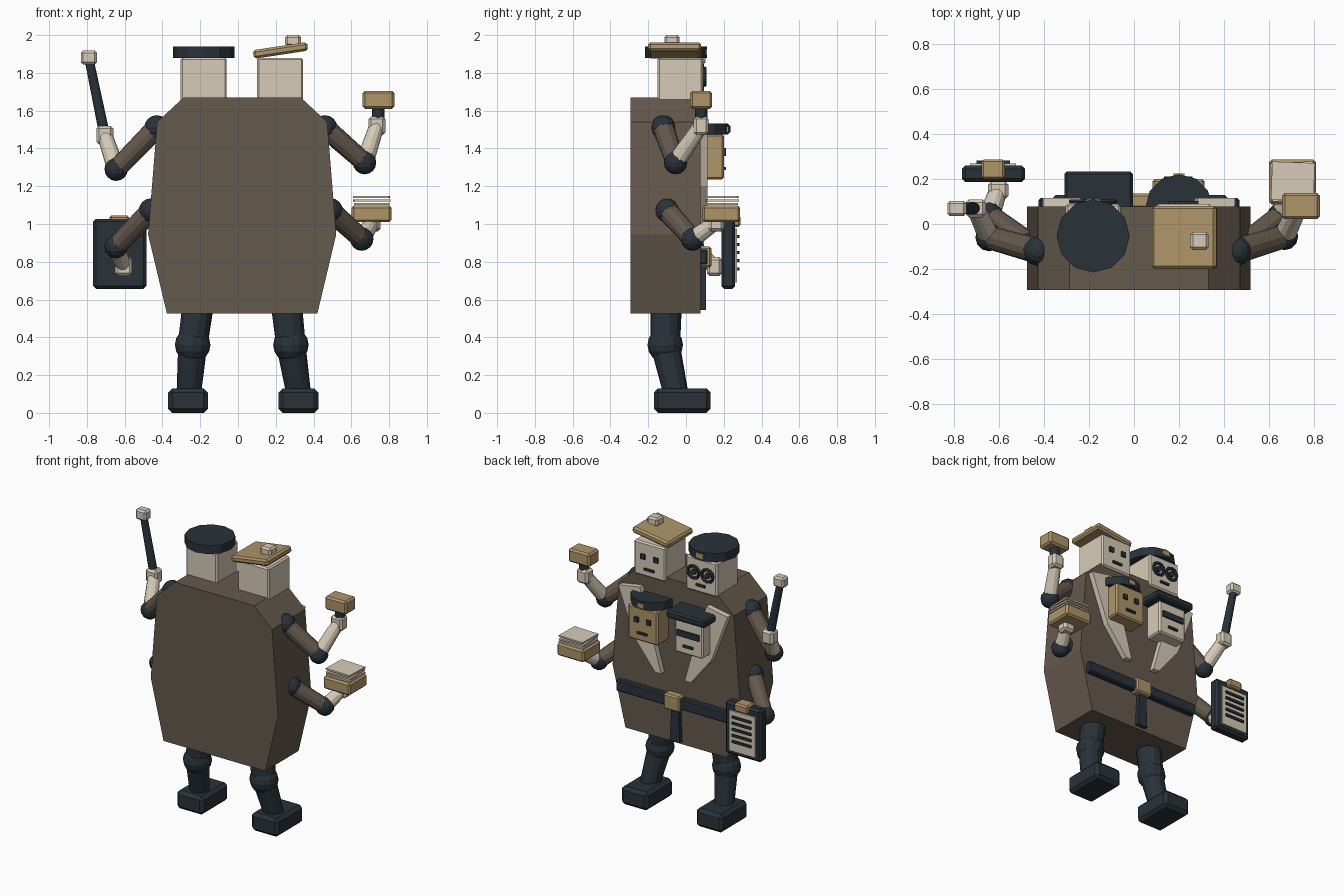
import bpy, bmesh, math
from mathutils import Vector

if "Cube" in bpy.data.objects:
    bpy.data.objects.remove(bpy.data.objects["Cube"])


def material(name, r, g, b):
    m = bpy.data.materials.new(name)
    m.diffuse_color = (r, g, b, 1)
    m.use_nodes = True
    m.node_tree.nodes["Principled BSDF"].inputs["Base Color"].default_value = m.diffuse_color
    return m


DARK = material("dark_navy", 0.022, 0.032, 0.042)
CREAM = material("cream", 0.68, 0.60, 0.48)
TAN = material("tan", 0.43, 0.30, 0.14)
BROWN = material("brown", 0.13, 0.10, 0.075)


def finish(name, bm, mat):
    bmesh.ops.recalc_face_normals(bm, faces=bm.faces)
    me = bpy.data.meshes.new(name)
    bm.to_mesh(me)
    bm.free()
    me.materials.append(mat)
    ob = bpy.data.objects.new(name, me)
    bpy.context.collection.objects.link(ob)
    return ob


def box(name, x, y, z, mat, bevel=0.012, tilt=0, turn=0):
    """Box from (min, max) ranges, with chamfered edges."""
    ranges = (x, y, z)
    bm = bmesh.new()
    bmesh.ops.create_cube(bm, size=1)
    bmesh.ops.scale(bm, vec=[b - a for a, b in ranges], verts=bm.verts)
    if bevel:
        bmesh.ops.bevel(bm, geom=bm.edges[:], offset=bevel, segments=1, affect='EDGES')
    ob = finish(name, bm, mat)
    ob.location = [(a + b) / 2 for a, b in ranges]
    ob.rotation_euler = (0, math.radians(tilt), math.radians(turn))
    return ob


def rod(name, a, b, r1, mat, r2=None, sides=12):
    """Tapered cylinder between two points."""
    a, b = Vector(a), Vector(b)
    bm = bmesh.new()
    bmesh.ops.create_cone(bm, cap_ends=True, segments=sides, radius1=r1,
                          radius2=r1 if r2 is None else r2, depth=(b - a).length)
    ob = finish(name, bm, mat)
    ob.location = (a + b) / 2
    ob.rotation_euler = (b - a).to_track_quat('Z', 'Y').to_euler()
    return ob


def ball(name, p, r, mat=DARK):
    bm = bmesh.new()
    bmesh.ops.create_uvsphere(bm, u_segments=12, v_segments=8, radius=r)
    finish(name, bm, mat).location = p


def plate(name, outline, y0, y1, mat):
    """Outline in x and z extruded along y."""
    bm = bmesh.new()
    f = bm.faces.new([bm.verts.new((x, y0, z)) for x, z in outline])
    ext = bmesh.ops.extrude_face_region(bm, geom=[f])
    bmesh.ops.translate(bm, vec=(0, y1 - y0, 0),
                        verts=[v for v in ext['geom'] if isinstance(v, bmesh.types.BMVert)])
    return finish(name, bm, mat)


def face_block(name, x, y, z, w, h, mat=DARK, d=0.012):
    """Small block sticking out of a face at depth y."""
    box(name, (x - w / 2, x + w / 2), (y - 0.01, y + d), (z - h / 2, z + h / 2), mat, 0)


# Shared coat body
CX = 0.022
right = [(0.31, 1.67), (0.45, 1.54), (0.498, 0.945), (0.398, 0.525)]
plate("coat", [(CX + x, z) for x, z in right] + [(CX - x, z) for x, z in reversed(right)],
      -0.295, 0.077, BROWN)

# Lapels
for side, label in ((1, "right"), (-1, "left")):
    pts = [(0.428, 1.54), (0.26, 1.57), (0.19, 1.35), (0.092, 1.0), (0.14, 1.0), (0.3, 1.2)]
    plate(label + "_lapel", [(CX + side * x, z) for x, z in pts], 0.07, 0.115, CREAM)

# Belt
box("belt", (-0.425, 0.47), (0.06, 0.115), (0.785, 0.865), DARK, 0.008)
box("belt_buckle", (-0.04, 0.085), (0.07, 0.135), (0.77, 0.88), TAN, 0.01)
plate("belt_tongue", [(-0.015, 0.79), (0.04, 0.79), (0.055, 0.545), (-0.025, 0.545)],
      0.07, 0.105, DARK)

# Upper left head with round hat and glasses
box("left_head", (-0.305, -0.06), (-0.15, 0.09), (1.64, 1.88), CREAM, 0.01)
rod("round_hat", (-0.182, -0.053, 1.88), (-0.182, -0.053, 1.94), 0.163, DARK)
face_block("hat_badge", -0.182, 0.1, 1.912, 0.06, 0.035, TAN)
for x in (-0.128, -0.237):
    bpy.ops.mesh.primitive_torus_add(major_segments=12, minor_segments=6, major_radius=0.043,
                                     minor_radius=0.011, location=(x, 0.1, 1.78),
                                     rotation=(math.pi / 2, 0, 0))
    bpy.context.object.name = "glasses_rim"
    bpy.context.object.data.materials.append(DARK)
    rod("left_eye", (x, 0.08, 1.78), (x, 0.105, 1.78), 0.02, DARK)
face_block("glasses_bridge", -0.182, 0.09, 1.785, 0.03, 0.015)
face_block("left_mouth", -0.182, 0.09, 1.695, 0.07, 0.016)

# Upper right head with flat tilted hat
box("right_head", (0.1, 0.345), (-0.15, 0.09), (1.64, 1.88), CREAM, 0.01)
box("flat_hat", (0.08, 0.37), (-0.2, 0.08), (1.896, 1.942), TAN, 0.012, tilt=-8.6)
box("hat_button", (0.25, 0.333), (-0.115, -0.035), (1.94, 2.0), CREAM)
for x in (0.17, 0.27):
    face_block("right_eye", x, 0.09, 1.78, 0.035, 0.035)
face_block("right_mouth", 0.222, 0.09, 1.695, 0.075, 0.016)

# Lower tan head with round cap
box("tan_head", (0.083, 0.315), (0.02, 0.2), (1.235, 1.475), TAN, 0.01)
rod("round_cap", (0.2, 0.072, 1.475), (0.2, 0.072, 1.532), 0.15, DARK)
face_block("cap_badge", 0.2, 0.212, 1.5, 0.05, 0.03, TAN)
for x in (0.15, 0.245):
    face_block("tan_eye", x, 0.2, 1.385, 0.032, 0.035)
face_block("tan_mouth", 0.2, 0.2, 1.295, 0.075, 0.016)

# Lower cream head with box cap
box("cream_head", (-0.27, -0.05), (0.02, 0.2), (1.235, 1.475), CREAM, 0.01)
box("box_cap", (-0.31, -0.005), (0.02, 0.235), (1.475, 1.53), DARK, 0.012)
face_block("eye_bar", -0.16, 0.2, 1.38, 0.17, 0.042)
face_block("cream_mouth", -0.16, 0.2, 1.295, 0.075, 0.016)

# Arms: shoulder, elbow, wrist
arms = {
    "upper_right": ((0.46, -0.12, 1.51), (0.67, -0.055, 1.325), (0.735, 0.08, 1.52)),
    "lower_right": ((0.49, -0.1, 1.07), (0.655, 0.035, 0.92), (0.71, 0.16, 1.01)),
    "upper_left": ((-0.43, -0.12, 1.51), (-0.645, -0.06, 1.29), (-0.705, 0.07, 1.47)),
    "lower_left": ((-0.46, -0.1, 1.07), (-0.645, 0.035, 0.88), (-0.605, 0.15, 0.775)),
}
for name, (s, e, w) in arms.items():
    ball(name + "_shoulder", s, 0.066)
    ball(name + "_elbow", e, 0.062)
    rod(name + "_upper_arm", s, e, 0.057, BROWN, 0.052)
    rod(name + "_forearm", e, w, 0.048, CREAM, 0.04)
    x, y, z = w
    box(name + "_hand", (x - 0.045, x + 0.045), (y - 0.04, y + 0.04),
        (z - 0.05, z + 0.05), CREAM, 0.015)

# Stamp
rod("stamp_neck", (0.74, 0.08, 1.54), (0.745, 0.08, 1.63), 0.033, DARK)
box("stamp_block", (0.66, 0.828), (0.022, 0.138), (1.61, 1.705), TAN)

# Tray with papers
box("tray", (0.602, 0.812), (0.087, 0.287), (1.01, 1.098), TAN)
for i, turn in enumerate((0, 3, -2)):
    z = 1.1 + i * 0.019
    box("paper", (0.613, 0.803), (0.105, 0.275), (z, z + 0.011), CREAM, 0, turn=turn)

# Baton
rod("baton", (-0.712, 0.07, 1.5), (-0.786, 0.07, 1.86), 0.028, DARK, 0.024)
box("baton_tip", (-0.832, -0.747), (0.035, 0.103), (1.845, 1.918), CREAM)

# Clipboard
box("clipboard", (-0.767, -0.485), (0.187, 0.26), (0.657, 1.027), DARK, 0.015)
box("clipboard_sheet", (-0.73, -0.525), (0.25, 0.27), (0.69, 0.975), CREAM, 0)
box("clipboard_clip", (-0.68, -0.575), (0.2, 0.288), (0.985, 1.045), TAN, 0.01)
for i in range(5):
    face_block("sheet_line", -0.627, 0.27, 0.935 - i * 0.043, 0.15, 0.016)

# Legs: hip, knee, ankle
for label, hx, kx, ax, fx in (("right", 0.258, 0.28, 0.32, 0.32),
                              ("left", -0.213, -0.24, -0.26, -0.265)):
    hip, knee, ankle = (hx, -0.105, 0.56), (kx, -0.11, 0.36), (ax, -0.055, 0.11)
    rod(label + "_thigh", hip, knee, 0.084, DARK, 0.08)
    ball(label + "_knee", knee, 0.094)
    rod(label + "_shin", knee, ankle, 0.078, DARK, 0.066)
    box(label + "_foot", (fx - 0.105, fx + 0.105), (-0.17, 0.13), (0, 0.13), DARK, 0.022)
